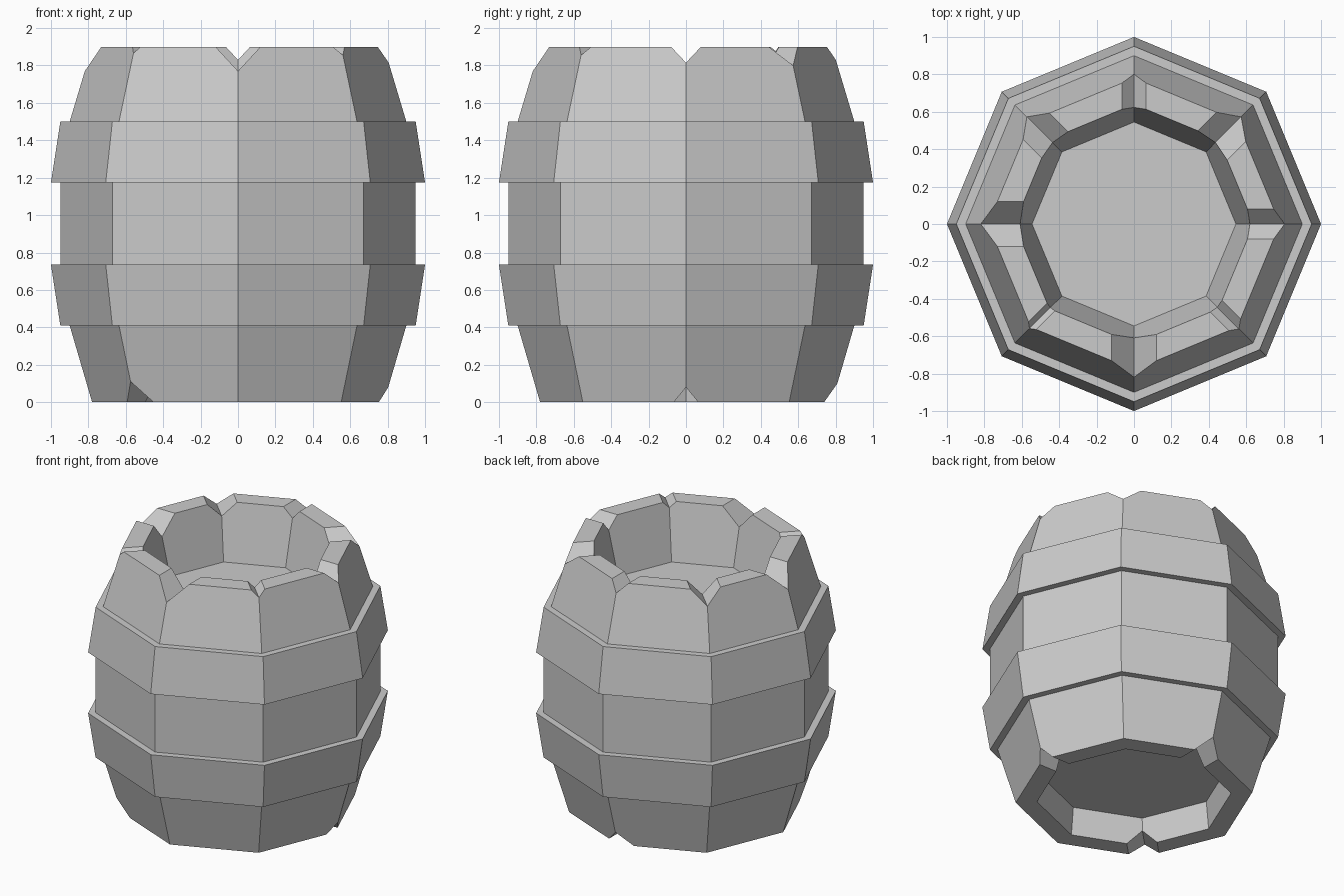
import bpy, bmesh
from math import sin, cos, radians

if "Cube" in bpy.data.objects:
    bpy.data.objects.remove(bpy.data.objects["Cube"])

SIDES = 8


def to_object(name, bm):
    bmesh.ops.recalc_face_normals(bm, faces=bm.faces)
    mesh = bpy.data.meshes.new(name)
    bm.to_mesh(mesh)
    bm.free()
    obj = bpy.data.objects.new(name, mesh)
    bpy.context.collection.objects.link(obj)
    return obj


def lathe(name, profile):
    """Sweep (radius, height) points round an octagon and cap both ends."""
    bm = bmesh.new()
    rings = [[bm.verts.new((r * cos(radians(a)), r * sin(radians(a)), z))
              for a in range(0, 360, 360 // SIDES)] for r, z in profile]
    for lo, hi in zip(rings, rings[1:]):
        for i in range(SIDES):
            j = (i + 1) % SIDES
            bm.faces.new((lo[i], lo[j], hi[j], hi[i]))
    bm.faces.new(rings[0])
    bm.faces.new(rings[-1])
    return to_object(name, bm)


def add_notch(bm, angle, width, depth, z, way):
    """Radial V-shaped wedge; way is +1 for the top rim, -1 for the bottom."""
    c, s = cos(radians(angle)), sin(radians(angle))
    k = (depth + 0.1) / depth
    section = [(0, z - way * depth), (width * k, z + way * 0.1), (-width * k, z + way * 0.1)]
    ends = [[bm.verts.new((r * c - t * s, r * s + t * c, h)) for t, h in section]
            for r in (0.42, 1.1)]
    for i in range(3):
        j = (i + 1) % 3
        bm.faces.new((ends[0][i], ends[0][j], ends[1][j], ends[1][i]))
    bm.faces.new(ends[0])
    bm.faces.new(ends[1])


# Barrel: recessed base, bulging staves, two stepped hoops, rim, recessed lid
barrel = lathe("barrel", [
    (0.62, 0.20), (0.64, 0.0), (0.78, 0.0), (0.90, 0.41),
    (0.95, 0.41), (1.00, 0.735), (0.95, 0.735),
    (0.95, 1.175), (1.00, 1.175), (0.95, 1.50), (0.90, 1.50),
    (0.78, 1.90), (0.64, 1.90), (0.545, 1.50)])

# Notches between staves: angle, half width, depth
top_notches = [(0, .08, .085), (45, .11, .10), (90, .065, .07), (135, .10, .10),
               (180, .12, .13), (225, .03, .035), (270, .12, .13), (315, .045, .045)]
bottom_notches = [(0, .065, .08), (90, .10, .10), (225, .10, .11)]
bm = bmesh.new()
for notch in top_notches:
    add_notch(bm, *notch, 1.90, 1)
for notch in bottom_notches:
    add_notch(bm, *notch, 0.0, -1)
cutter = to_object("notch_cutter", bm)
cutter.hide_render = True

# Cut the notches
cut = barrel.modifiers.new("notches", 'BOOLEAN')
cut.operation = 'DIFFERENCE'
cut.solver = 'EXACT'
cut.use_self = True
cut.object = cutter
bpy.context.view_layer.objects.active = barrel
barrel.select_set(True)
bpy.ops.object.modifier_apply(modifier=cut.name)
bpy.data.objects.remove(cutter)
